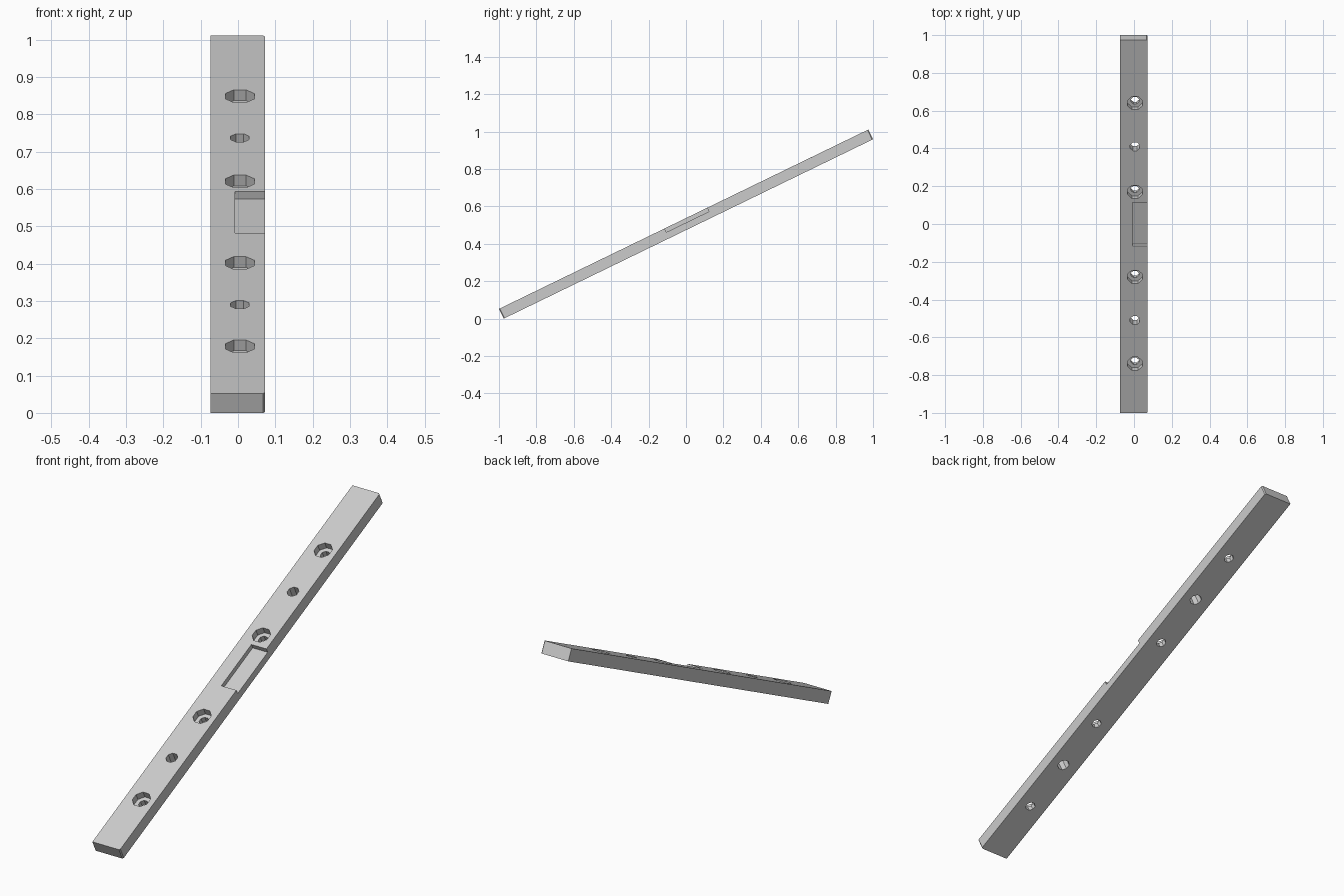
import bpy, bmesh, math
from mathutils import Matrix, Vector

if "Cube" in bpy.data.objects:
    bpy.data.objects.remove(bpy.data.objects["Cube"])

TILT = math.radians(25.9)
LENGTH, THICK = 2.195, 0.058
X0, X1 = -0.074, 0.072
TOP = THICK / 2

grey = bpy.data.materials.new("light grey")
grey.diffuse_color = (0.6, 0.6, 0.6, 1)
grey.use_nodes = True
grey.node_tree.nodes["Principled BSDF"].inputs["Base Color"].default_value = grey.diffuse_color


def finish(name, bm):
    mesh = bpy.data.meshes.new(name)
    bm.normal_update()
    bm.to_mesh(mesh)
    bm.free()
    mesh.materials.append(grey)
    obj = bpy.data.objects.new(name, mesh)
    bpy.context.collection.objects.link(obj)
    return obj


def box(name, lo, hi, bevel_ends=False):
    bm = bmesh.new()
    lo, hi = Vector(lo), Vector(hi)
    bmesh.ops.create_cube(bm, size=1, matrix=Matrix.Translation((lo + hi) / 2)
                          @ Matrix.Diagonal((*(hi - lo), 1)))
    if bevel_ends:
        edges = [e for e in bm.edges if all(v.co.x > 0 for v in e.verts)
                 and abs(e.verts[0].co.y - e.verts[1].co.y) < 1e-4]
        bmesh.ops.bevel(bm, geom=edges, offset=0.005, segments=1, affect='EDGES')
    return finish(name, bm)


def drill(name, y, radius, z0, z1):
    bm = bmesh.new()
    bmesh.ops.create_cone(bm, cap_ends=True, segments=8, radius1=radius, radius2=radius,
                          depth=z1 - z0,
                          matrix=Matrix.Translation((0.005, y, (z0 + z1) / 2))
                          @ Matrix.Rotation(math.pi / 8, 4, 'Z'))
    return finish(name, bm)


def cut(target, cutter):
    cutter.hide_render = True
    mod = target.modifiers.new("cut", 'BOOLEAN')
    mod.operation, mod.solver, mod.object = 'DIFFERENCE', 'EXACT', cutter
    bpy.context.view_layer.objects.active = target
    bpy.ops.object.modifier_apply(modifier=mod.name)
    bpy.data.objects.remove(cutter)


# Flat bar, built lying level, with small chamfers on one side's end corners
bar = box("bar", (X0, -LENGTH / 2, -TOP), (X1, LENGTH / 2, TOP), True)

# Shallow side notch in the middle of the upper face
cut(bar, box("notch_cutter", (-0.008, -0.114, TOP - 0.022), (0.1, 0.14, TOP + 0.05)))

# Screw holes: (position along the slope, counterbored or plain)
for y, counterbored in ((-0.74, True), (-0.51, False), (-0.28, True),
                        (0.17, True), (0.41, False), (0.64, True)):
    along = (y + TOP * math.sin(TILT)) / math.cos(TILT)
    if counterbored:
        cut(bar, drill("bore_cutter", along, 0.042, TOP - 0.032, TOP + 0.03))
        cut(bar, drill("hole_cutter", along, 0.022, -0.1, TOP - 0.01))
    else:
        cut(bar, drill("hole_cutter", along, 0.027, -0.1, 0.1))

# Tilt the bar and rest its lowest edge on the ground
bar.data.transform(Matrix.Rotation(TILT, 4, 'X'))
low = min(v.co.z for v in bar.data.vertices)
bar.data.transform(Matrix.Translation((0, 0, -low)))
